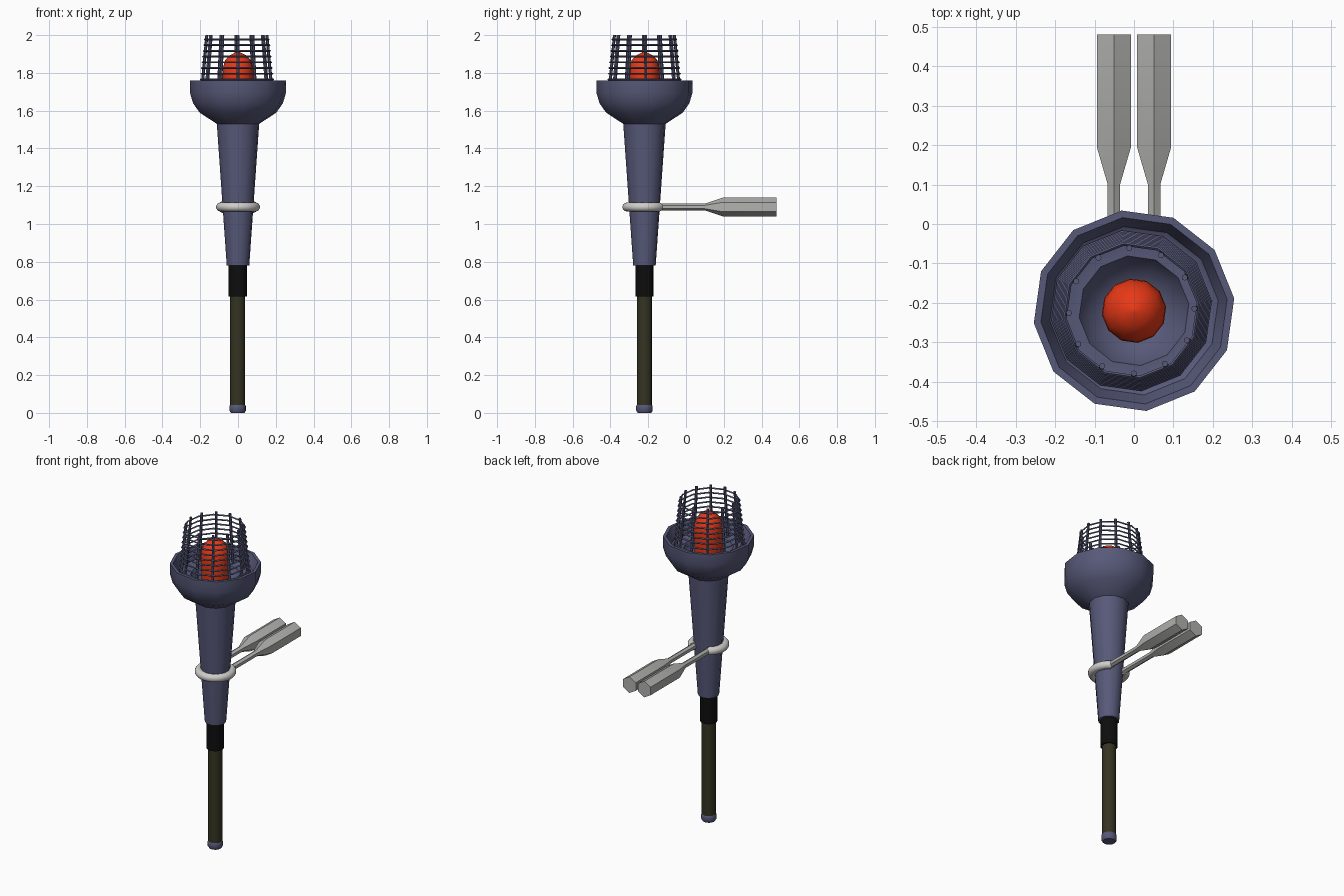
import bpy, bmesh, math
from mathutils import Vector

cube = bpy.data.objects.get("Cube")
if cube:
    bpy.data.objects.remove(cube, do_unlink=True)

AXIS_Y = -0.22
PHASE = math.radians(7)


def material(name, rgb):
    m = bpy.data.materials.new(name)
    m.use_nodes = True
    m.diffuse_color = (*rgb, 1)
    m.node_tree.nodes["Principled BSDF"].inputs["Base Color"].default_value = (*rgb, 1)
    return m


blue = material("slate blue", (0.095, 0.1, 0.19))
red = material("signal red", (0.8, 0.04, 0.008))
olive = material("dark olive", (0.035, 0.034, 0.015))
black = material("black", (0.004, 0.004, 0.004))
white = material("off white", (0.62, 0.61, 0.59))
grey = material("grey", (0.44, 0.44, 0.43))


def finish(bm, name, mat, angle):
    bmesh.ops.remove_doubles(bm, verts=bm.verts, dist=1e-5)
    bmesh.ops.recalc_face_normals(bm, faces=bm.faces)
    mesh = bpy.data.meshes.new(name)
    bm.to_mesh(mesh)
    bm.free()
    mesh.materials.append(mat)
    ob = bpy.data.objects.new(name, mesh)
    bpy.context.collection.objects.link(ob)
    bpy.ops.object.select_all(action='DESELECT')
    ob.select_set(True)
    bpy.context.view_layer.objects.active = ob
    bpy.ops.object.shade_smooth_by_angle(angle=math.radians(angle))
    return ob


def skin(bm, rings, closed=False):
    """Bridge rings of points; cap the ends unless the tube is closed."""
    loops = [[bm.verts.new(p) for p in r] for r in rings]
    n = len(loops[0])
    pairs = list(zip(loops, loops[1:]))
    if closed:
        pairs.append((loops[-1], loops[0]))
    else:
        bm.faces.new(loops[0])
        bm.faces.new(loops[-1])
    for a, b in pairs:
        for i in range(n):
            j = (i + 1) % n
            bm.faces.new((a[i], a[j], b[j], b[i]))


def circle(r, z, sides=12, phase=PHASE, x=0):
    return [(x + r * math.cos(phase + math.tau * i / sides),
             AXIS_Y + r * math.sin(phase + math.tau * i / sides), z)
            for i in range(sides)]


def lathe(name, profile, mat, sides=12, angle=35, x=0):
    bm = bmesh.new()
    skin(bm, [circle(r, z, sides, x=x) for r, z in profile])
    return finish(bm, name, mat, angle)


def tube(bm, path, radii, sides):
    """Sweep a regular section along a path, with a vertex pointing up."""
    pts = [Vector(p) for p in path]
    rings = []
    for i, p in enumerate(pts):
        d = (pts[min(i + 1, len(pts) - 1)] - pts[max(i - 1, 0)]).normalized()
        side = d.cross(Vector((0, 0, 1))).normalized()
        up = side.cross(d)
        rings.append([p + radii[i] * (up * math.cos(a) + side * math.sin(a))
                      for a in (math.tau * k / sides for k in range(sides))])
    skin(bm, rings)


# Torch body: tapered shaft and hollow bowl
lathe("torch_body", [
    (0.06, 0.78), (0.113, 1.53), (0.205, 1.59), (0.24, 1.64), (0.256, 1.695),
    (0.256, 1.76), (0.238, 1.76), (0.215, 1.70), (0.2, 1.69), (0.14, 1.69),
    (0.115, 1.64), (0.06, 1.61)], blue)

# Handle pieces
lathe("grip_collar", [(0.049, 0.615), (0.049, 0.785)], black, x=-0.002)
lathe("handle_rod", [(0.04, 0.035), (0.04, 0.62)], olive, x=-0.002)
lathe("end_cap", [(0.036, 0), (0.044, 0.012), (0.044, 0.035), (0.039, 0.045)], blue, x=-0.002)

# Glowing bulb
lathe("bulb", [(0.075, 1.61), (0.082, 1.78), (0.08, 1.83), (0.068, 1.868),
               (0.04, 1.895), (0.004, 1.912)], red, angle=50)

# Cage: stacked hoops with upright bars inside them
CAGE_X = -0.006
bm = bmesh.new()
HOOPS = 10
for k in range(HOOPS):
    t = k / (HOOPS - 1)
    z, r = 1.705 + 0.272 * t, 0.2 - 0.029 * t
    section = [(0.005, 0), (0, 0.005), (-0.005, 0), (0, -0.005)]
    skin(bm, [circle(r + dr, z + dz, x=CAGE_X) for dr, dz in section], closed=True)
finish(bm, "cage_hoops", blue, 35)

bm = bmesh.new()
for k in range(12):
    a = math.radians(2) + math.tau * k / 12
    rings = []
    for r, z in ((0.188, 1.68), (0.159, 2.0)):
        cx, cy = CAGE_X + r * math.cos(a), AXIS_Y + r * math.sin(a)
        rings.append([(cx + 0.008 * math.cos(a + math.tau * i / 6),
                       cy + 0.008 * math.sin(a + math.tau * i / 6), z) for i in range(6)])
    skin(bm, rings)
finish(bm, "cage_bars", blue, 35)

# Clamp: open ring around the shaft
CLAMP_Z = 1.09
OPENING = math.radians(57)
steps = 28
path = []
for k in range(steps + 1):
    a = OPENING - (math.pi + 2 * OPENING) * k / steps
    path.append((0.093 * math.cos(a), AXIS_Y + 0.093 * math.sin(a), CLAMP_Z))
bm = bmesh.new()
tube(bm, path, [0.024] * len(path), 10)
finish(bm, "clamp_ring", white, 50)

# Clamp arms flaring into six-sided handles
for side, name in ((1, "left_clamp_handle"), (-1, "right_clamp_handle")):
    bm = bmesh.new()
    stations = ((-0.15, 0.018), (0.1, 0.018), (0.195, 0.05), (0.48, 0.05))
    tube(bm, [(side * 0.051, y, CLAMP_Z) for y, r in stations],
         [r for y, r in stations], 6)
    finish(bm, name, grey, 30)
